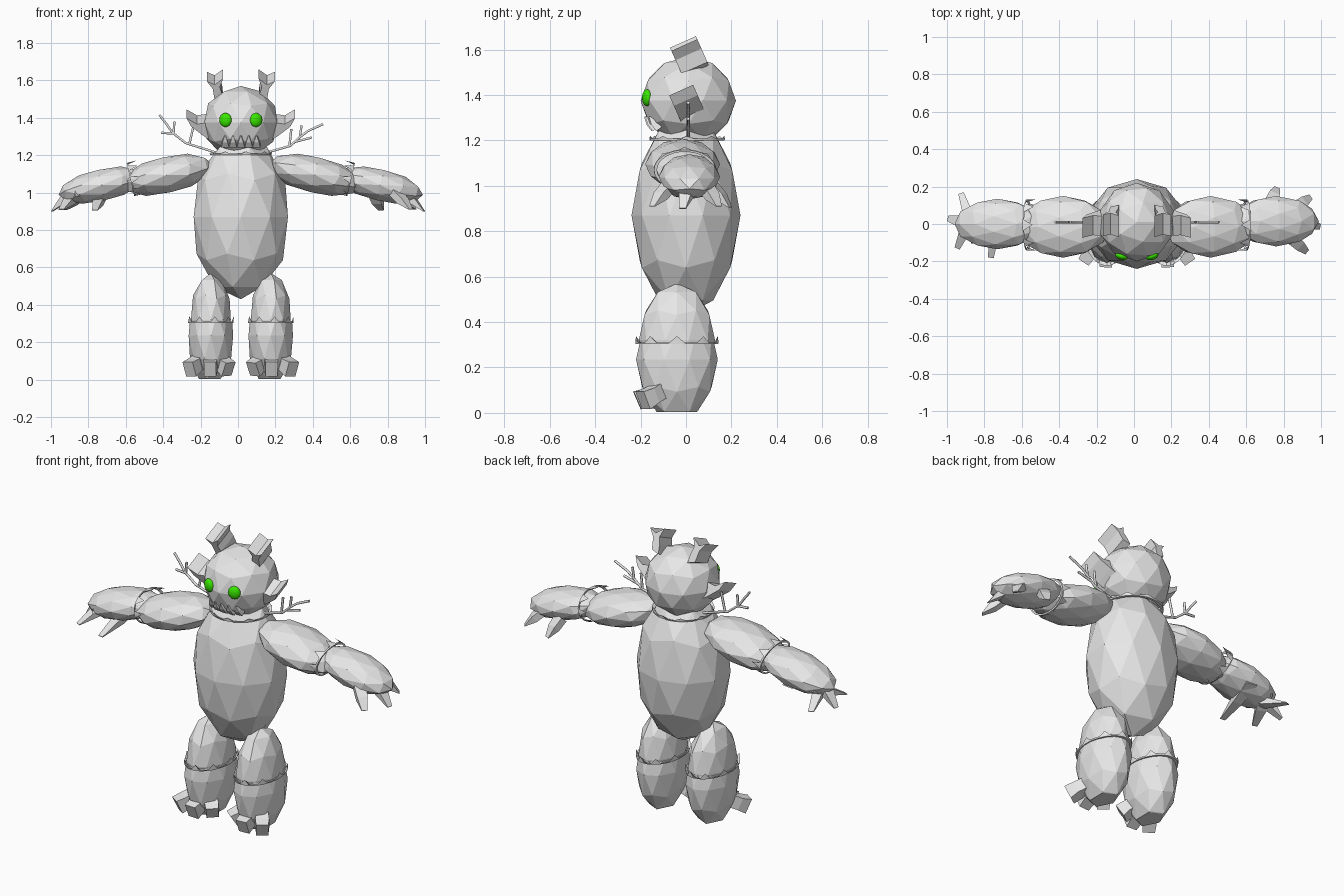
import bpy, bmesh, math
from mathutils import Vector, Matrix

if "Cube" in bpy.data.objects:
    bpy.data.objects.remove(bpy.data.objects["Cube"])

CX = 0.015  # plane of symmetry


def material(name, rgb):
    m = bpy.data.materials.new(name)
    m.diffuse_color = (*rgb, 1)
    m.use_nodes = True
    m.node_tree.nodes["Principled BSDF"].inputs["Base Color"].default_value = m.diffuse_color
    return m


GREY = material("pale_grey", (0.8, 0.8, 0.8))
GREEN = material("bright_green", (0.04, 0.8, 0.0))


def finish(name, bm, mat=GREY):
    bmesh.ops.recalc_face_normals(bm, faces=bm.faces)
    me = bpy.data.meshes.new(name)
    bm.to_mesh(me)
    bm.free()
    me.materials.append(mat)
    ob = bpy.data.objects.new(name, me)
    bpy.context.collection.objects.link(ob)
    return ob


def blob(name, center, radii, tilt=0.0, floor=None, ceiling=None):
    """Faceted ellipsoid with its pole on local z, optionally cut flat."""
    bm = bmesh.new()
    bmesh.ops.create_icosphere(bm, subdivisions=2, radius=1)
    bm.transform(Matrix.Translation(center) @ Matrix.Rotation(tilt, 4, 'Y')
                 @ Matrix.Diagonal((*radii, 1)))
    for z, up in ((floor, -1), (ceiling, 1)):
        if z is not None:
            geom = bm.verts[:] + bm.edges[:] + bm.faces[:]
            cut = bmesh.ops.bisect_plane(bm, geom=geom, plane_co=(0, 0, z),
                                         plane_no=(0, 0, up), clear_outer=True)
            edges = [e for e in cut["geom_cut"] if isinstance(e, bmesh.types.BMEdge)]
            bmesh.ops.edgeloop_fill(bm, edges=edges)
    return finish(name, bm)


def claw(name, base, tip, side, w0, w1, thick, tip_thick=0.004):
    """Wedge from base to tip; side is the width direction."""
    base, tip, side = Vector(base), Vector(tip), Vector(side)
    axis = (tip - base).normalized()
    side = (side - axis * side.dot(axis)).normalized()
    up = axis.cross(side)
    bm = bmesh.new()
    rings = []
    for p, w, t in ((base, w0, thick), (base.lerp(tip, 0.5), (w0 + w1) * 0.6, thick),
                    (tip, w1, tip_thick)):
        rings.append([bm.verts.new(p + side * a * w / 2 + up * b * t / 2)
                      for a, b in ((-1, -1), (1, -1), (1, 1), (-1, 1))])
    for r0, r1 in zip(rings, rings[1:]):
        for i in range(4):
            j = (i + 1) % 4
            bm.faces.new((r0[i], r0[j], r1[j], r1[i]))
    bm.faces.new(rings[0])
    bm.faces.new(rings[2])
    return finish(name, bm)


def cuff(name, center, rx, ry, spike, tilt=0.0, n=36):
    """Thin ring whose upper edge rises into regular spikes."""
    bm = bmesh.new()
    rows = []
    for i in range(n):
        a = math.tau * i / n
        h = spike if i % 4 == 0 else 0.008
        rows.append([bm.verts.new((rx * k * math.cos(a), ry * k * math.sin(a), z))
                     for k, z in ((1.03, 0), (1.04, h), (0.93, 0))])
    for i in range(n):
        p, q = rows[i], rows[(i + 1) % n]
        for k in range(3):
            l = (k + 1) % 3
            bm.faces.new((p[k], q[k], q[l], p[l]))
    bm.transform(Matrix.Translation(center) @ Matrix.Rotation(tilt, 4, 'Y'))
    return finish(name, bm)


def slab(name, s, profile, pivot, width, tilt):
    """Outline in (outward, z) extruded along y, then leaned about x."""
    bm = bmesh.new()
    f = bm.faces.new([bm.verts.new((CX + s * u, -width / 2, z - pivot[1])) for u, z in profile])
    ext = bmesh.ops.extrude_face_region(bm, geom=[f])
    bmesh.ops.translate(bm, vec=(0, width, 0),
                        verts=[v for v in ext["geom"] if isinstance(v, bmesh.types.BMVert)])
    bm.transform(Matrix.Translation((0, *pivot)) @ Matrix.Rotation(tilt, 4, 'X'))
    return finish(name, bm)


def twig(name, paths, radius):
    cu = bpy.data.curves.new(name, 'CURVE')
    cu.dimensions = '3D'
    cu.bevel_depth, cu.bevel_resolution, cu.use_fill_caps = radius, 1, True
    for path in paths:
        sp = cu.splines.new('POLY')
        sp.points.add(len(path) - 1)
        for p, (x, z) in zip(sp.points, path):
            p.co = (x, 0.01, z, 1)
    cu.materials.append(GREY)
    ob = bpy.data.objects.new(name, cu)
    bpy.context.collection.objects.link(ob)


# Torso, head and neck ring
blob("body", (CX, 0, 0.87), (0.265, 0.24, 0.44))
blob("head", (CX, 0.01, 1.375), (0.205, 0.21, 0.195))
cuff("collar", (CX, 0.005, 1.2), 0.16, 0.16, 0.02)

# Eyes
for s, side in ((-1, "left"), (1, "right")):
    bm = bmesh.new()
    bmesh.ops.create_uvsphere(bm, u_segments=24, v_segments=16, radius=1)
    bm.transform(Matrix.Translation((CX + s * 0.082, -0.172, 1.388))
                 @ Matrix.Rotation(s * 0.3, 4, 'Z') @ Matrix.Diagonal((0.034, 0.02, 0.037, 1)))
    for f in bm.faces:
        f.smooth = True
    finish(side + "_eye", bm, GREEN)

# Teeth
for i in range(5):
    u = (i - 2) * 0.042
    claw(f"tooth_{i + 1}", (CX + u, -0.14 + u * u * 3, 1.25), (CX + u, -0.183 + u * u * 3, 1.305),
         (1, 0, 0), 0.042, 0.004, 0.03)

# Horns and ears
HORN = [(0.095, 1.50), (0.14, 1.515), (0.15, 1.58), (0.182, 1.625),
        (0.14, 1.605), (0.095, 1.64), (0.112, 1.59), (0.10, 1.55)]
EAR = [(0.29, 1.425), (0.235, 1.39), (0.17, 1.40), (0.17, 1.30), (0.205, 1.325), (0.265, 1.375)]
for s, side in ((-1, "left"), (1, "right")):
    slab(side + "_horn", s, HORN, (0.015, 1.57), 0.125, math.radians(24))
    slab(side + "_ear", s, EAR, (-0.005, 1.385), 0.115, math.radians(24))

# Branching twigs at the neck
twig("right_twig", [[(0.14, 1.21), (0.28, 1.25), (0.335, 1.30), (0.375, 1.33), (0.455, 1.366)],
                    [(0.275, 1.25), (0.285, 1.34)], [(0.33, 1.295), (0.34, 1.36)],
                    [(0.30, 1.27), (0.395, 1.295)]], 0.007)
twig("left_twig", [[(-0.12, 1.215), (-0.28, 1.265), (-0.35, 1.32), (-0.385, 1.37), (-0.42, 1.415)],
                   [(-0.26, 1.26), (-0.235, 1.37)], [(-0.345, 1.315), (-0.34, 1.38)],
                   [(-0.34, 1.315), (-0.41, 1.32)]], 0.007)

# Arms, cuffs and hand claws; fingers are (x, y, z) base and tip for an outward arm
FINGERS = [((0.87, 0.0, 1.02), (0.995, 0.03, 0.90)),
           ((0.84, 0.09, 1.0), (0.925, 0.165, 0.91)),
           ((0.86, -0.07, 1.0), (0.945, -0.13, 0.91)),
           ((0.73, -0.1, 1.0), (0.765, -0.18, 0.905))]
TILT = math.radians(13)
for s, side in ((-1, "left"), (1, "right")):
    turn = s * (math.pi / 2 + TILT)
    dy = 0.015 if s > 0 else 0.0
    blob(side + "_upper_arm", (CX + s * 0.395, -0.015, 1.095), (0.1, 0.165, 0.255), turn)
    blob(side + "_forearm", (CX + s * 0.745, dy, 1.04), (0.087, 0.135, 0.235), turn)
    cuff(side + "_arm_cuff", (CX + s * 0.59, -0.005, 1.07), 0.088, 0.132, 0.055,
         turn + math.pi, 32)
    for i, (b, t) in enumerate(FINGERS):
        base, tip = Vector((s * b[0], -s * -b[1], b[2])), Vector((s * t[0], t[1], t[2]))
        if s > 0:  # the thumb lies at the back on this hand
            base.y, tip.y = -b[1] + dy, -t[1] + dy
        out = tip - base
        claw(f"{side}_hand_claw_{i + 1}", base, tip, (-out.y, out.x, 0), 0.065, 0.03, 0.04)

# Legs, cuffs and toe claws
for s, side in ((-1, "left"), (1, "right")):
    x = CX + s * 0.16
    blob(side + "_thigh", (x, -0.04, 0.32), (0.112, 0.168, 0.25))
    blob(side + "_shin", (x, -0.04, 0.235), (0.125, 0.18, 0.27), floor=0.003, ceiling=0.31)
    cuff(side + "_leg_cuff", (x, -0.04, 0.303), 0.118, 0.176, 0.035)
    for i, (u0, u1, y1) in enumerate(((-0.05, -0.095, -0.165), (0.0, 0.005, -0.215),
                                      (0.06, 0.115, -0.19))):
        claw(f"{side}_toe_claw_{i + 1}", (x + s * u0, -0.11, 0.10), (x + s * u1, y1, 0.055),
             (1, 0.6 * s * u1 / 0.1, 0), 0.06, 0.065, 0.07, 0.085)
